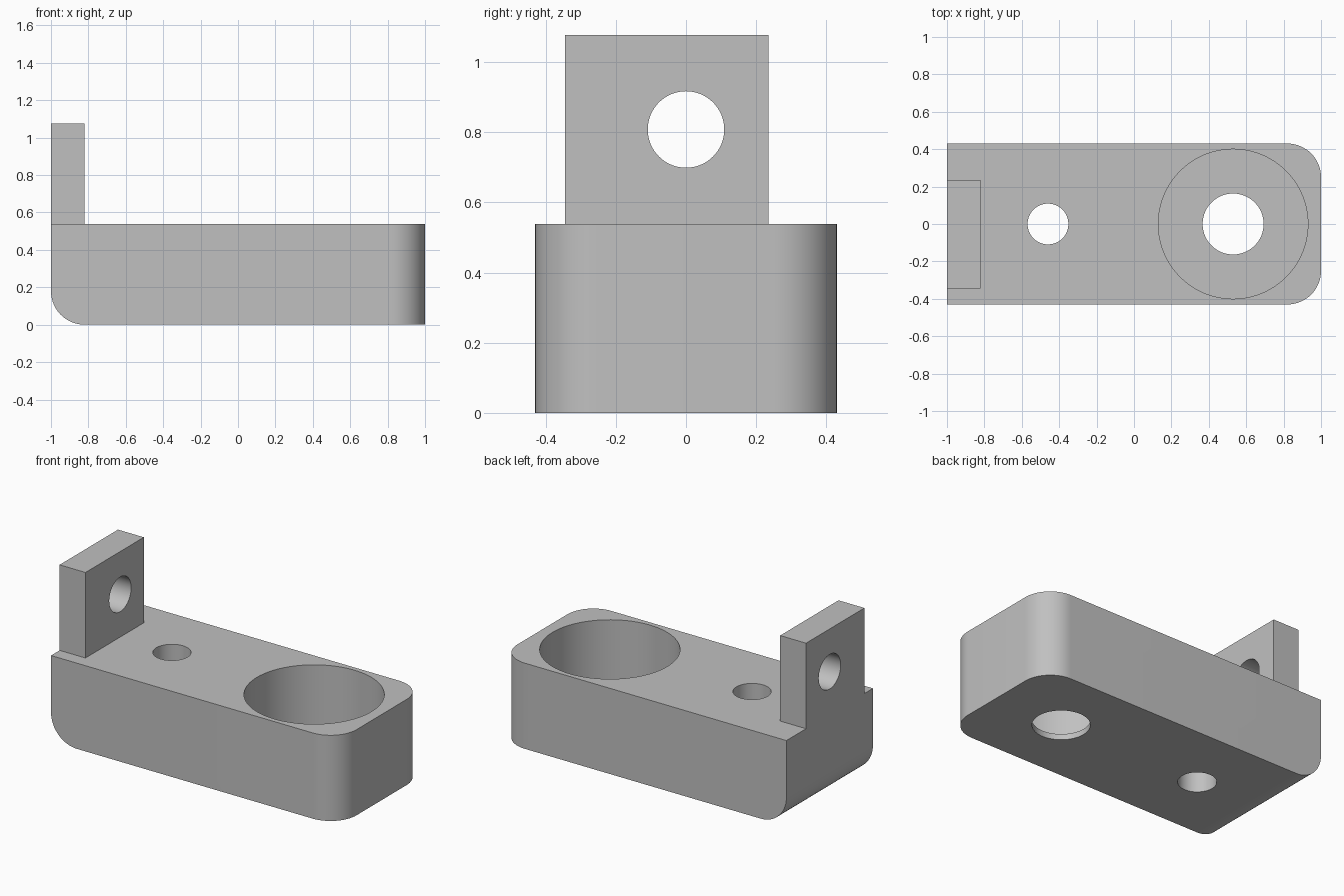
import bpy, bmesh

if "Cube" in bpy.data.objects:
    bpy.data.objects.remove(bpy.data.objects["Cube"])

grey = bpy.data.materials.new("light grey")
grey.diffuse_color = (0.53, 0.53, 0.53, 1)
grey.use_nodes = True
grey.node_tree.nodes["Principled BSDF"].inputs["Base Color"].default_value = grey.diffuse_color


def box(name, lo, hi, round_edge=None, radius=0.18):
    """Box between two corners; edges chosen by round_edge are filleted."""
    bm = bmesh.new()
    bmesh.ops.create_cube(bm, size=1)
    for v in bm.verts:
        v.co = [(a + b) / 2 + c * (b - a) for a, b, c in zip(lo, hi, v.co)]
    if round_edge:
        edges = [e for e in bm.edges if round_edge(*e.verts)]
        bmesh.ops.bevel(bm, geom=edges, offset=radius, segments=16,
                        profile=0.5, affect='EDGES')
    mesh = bpy.data.meshes.new(name)
    bm.to_mesh(mesh)
    bm.free()
    mesh.materials.append(grey)
    obj = bpy.data.objects.new(name, mesh)
    bpy.context.collection.objects.link(obj)
    return obj


def cylinder(name, centre, radius, depth, rotation=(0, 0, 0)):
    bpy.ops.mesh.primitive_cylinder_add(vertices=96, radius=radius, depth=depth,
                                        location=centre, rotation=rotation)
    obj = bpy.context.object
    obj.name = name
    obj.data.materials.append(grey)
    return obj


def combine(target, tool, operation):
    """Apply a boolean and remove the tool object."""
    mod = target.modifiers.new("boolean", 'BOOLEAN')
    mod.operation, mod.solver, mod.object = operation, 'EXACT', tool
    bpy.context.view_layer.objects.active = target
    bpy.ops.object.modifier_apply(modifier=mod.name)
    bpy.data.objects.remove(tool)


def rounded(a, b):
    # Upright edges at the right end, and the lower edge at the left end
    a, b = a.co, b.co
    return (a.x > 0 and b.x > 0 and abs(a.z - b.z) > 0.1) or \
           (a.x < 0 and b.x < 0 and a.z < 0.1 and b.z < 0.1)


# Main block with filleted edges
bracket = box("bracket", (-1, -0.43, 0), (1, 0.43, 0.539), rounded)

# Upright lug at the left end
lug = box("lug", (-1, -0.345, 0.4), (-0.82, 0.235, 1.077))
combine(bracket, lug, 'UNION')

# Bearing pocket, its through hole, the screw hole and the lug hole
pocket_floor = 0.036
cutters = [
    cylinder("pocket", (0.53, 0, pocket_floor + 0.5), 0.4, 1.0),
    cylinder("pocket_hole", (0.53, 0, 0.2), 0.163, 1.0),
    cylinder("screw_hole", (-0.46, 0, 0.2), 0.109, 1.0),
    cylinder("lug_hole", (-0.91, 0, 0.808), 0.109, 0.4, (0, 1.5707963, 0)),
]
for cutter in cutters:
    combine(bracket, cutter, 'DIFFERENCE')

# Smooth fillets and bores, sharp corners
bpy.ops.object.select_all(action='DESELECT')
bracket.select_set(True)
bpy.context.view_layer.objects.active = bracket
bpy.ops.object.shade_smooth_by_angle(angle=0.52)
